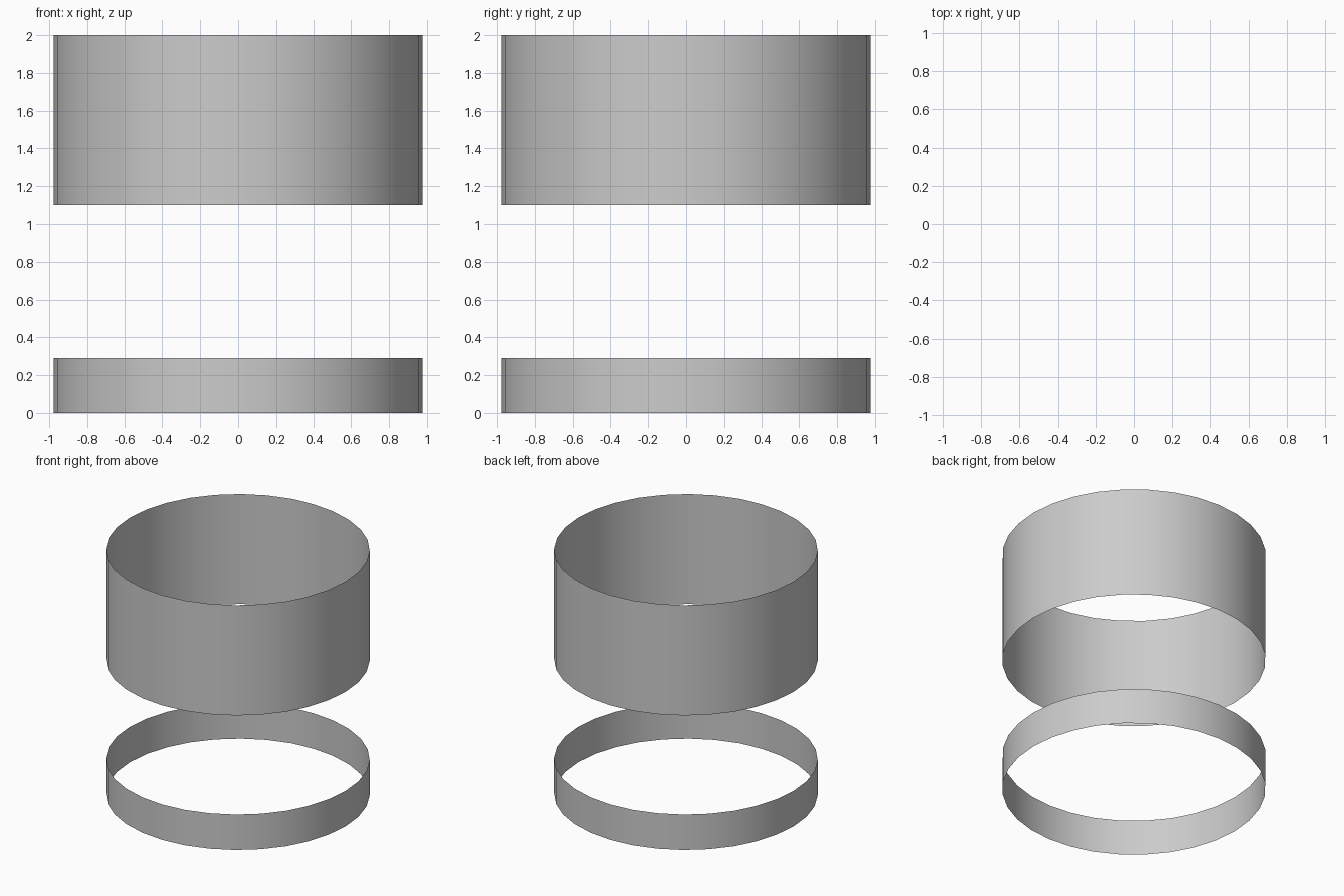
import bpy

if "Cube" in bpy.data.objects:
    bpy.data.objects.remove(bpy.data.objects["Cube"])

RADIUS = 0.977
SIDES = 32


def open_band(name, z_low, z_high):
    """Thin open-ended cylinder wall between two heights."""
    bpy.ops.mesh.primitive_cylinder_add(
        vertices=SIDES, radius=RADIUS, depth=z_high - z_low,
        end_fill_type='NOTHING', location=(0, 0, (z_low + z_high) / 2))
    band = bpy.context.object
    band.name = name
    bpy.ops.object.shade_smooth_by_angle()
    return band


# Short band on the ground, tall band floating above it
open_band("lower_band", 0.0, 0.29)
open_band("upper_band", 1.10, 2.0)
